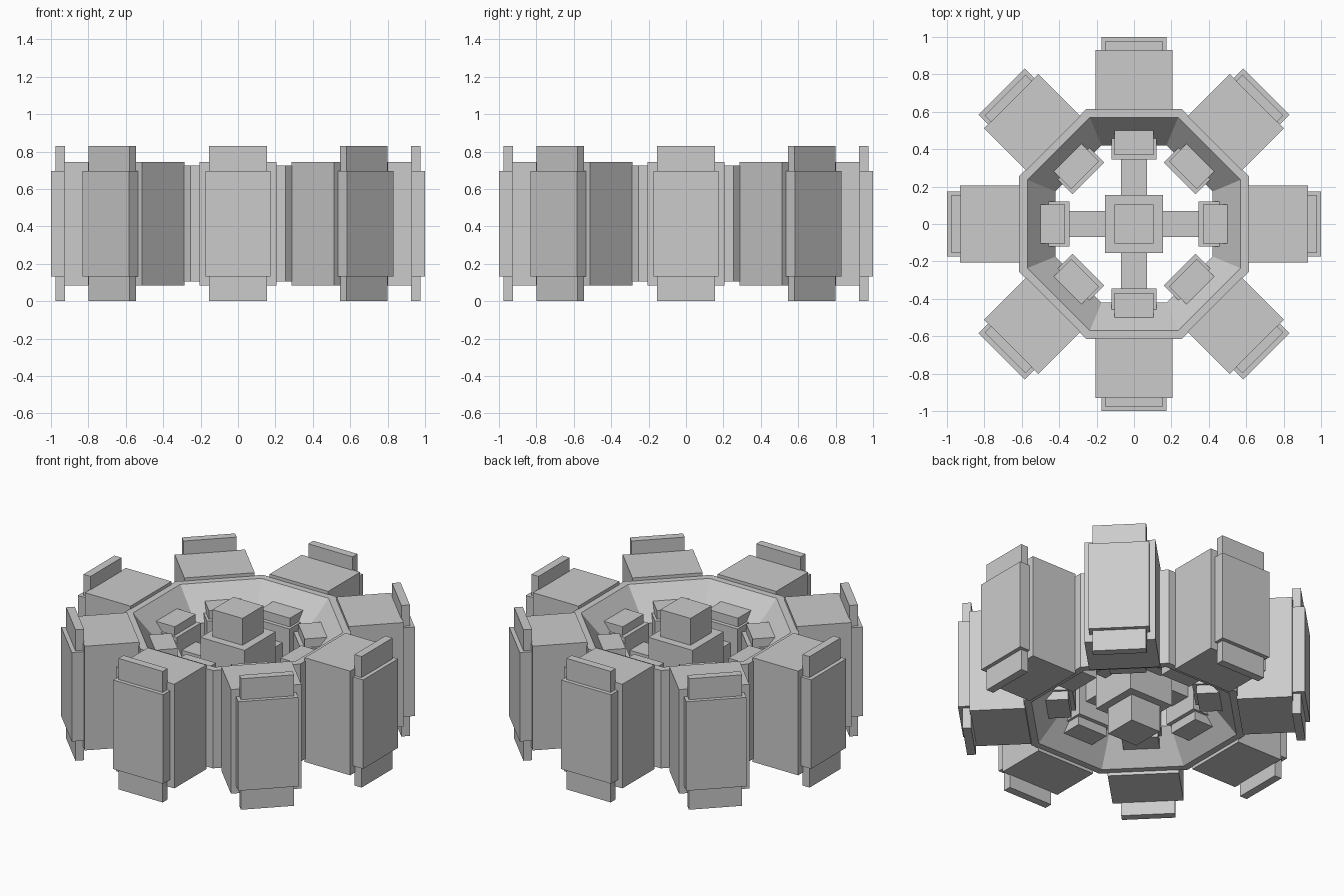
import bpy, bmesh, math
from mathutils import Matrix, Vector

if "Cube" in bpy.data.objects:
    bpy.data.objects.remove(bpy.data.objects["Cube"])

MID = 0.415  # middle height, everything mirrors about it


def finish(name, bm):
    bmesh.ops.recalc_face_normals(bm, faces=bm.faces)
    mesh = bpy.data.meshes.new(name)
    bm.to_mesh(mesh)
    bm.free()
    obj = bpy.data.objects.new(name, mesh)
    bpy.context.collection.objects.link(obj)
    return obj


def radial_box(name, r0, r1, half_w, half_h, angle):
    """Box from radius r0 to r1, turned to the given angle."""
    bm = bmesh.new()
    bmesh.ops.create_cube(bm, size=1)
    size = Matrix.Diagonal((r1 - r0, 2 * half_w, 2 * half_h, 1))
    place = Matrix.Translation(Vector(((r0 + r1) / 2, 0, MID)))
    bm.transform(Matrix.Rotation(angle, 4, 'Z') @ place @ size)
    return finish(name, bm)


# Octagonal ring: (apothem, height from the middle) cross-section, bevelled inside
profile = [(0.615, -0.31), (0.615, 0.31), (0.57, 0.31),
           (0.42, 0.125), (0.42, -0.125), (0.57, -0.31)]
bm = bmesh.new()
loops = []
for i in range(8):
    a = math.radians(22.5 + 45 * i)
    k = 1 / math.cos(math.radians(22.5))
    loops.append([bm.verts.new((r * k * math.cos(a), r * k * math.sin(a), MID + z))
                  for r, z in profile])
for i in range(8):
    p, q = loops[i], loops[(i + 1) % 8]
    for j in range(6):
        n = (j + 1) % 6
        bm.faces.new((p[j], q[j], q[n], p[n]))
finish("octagon_ring", bm)

# Eight sides: outer block with two plates, inner pod with its plate
for i in range(8):
    a = math.radians(45 * i)
    radial_box(f"outer_block_{i}", 0.61, 0.93, 0.205, 0.33, a)
    radial_box(f"tall_plate_{i}", 0.925, 0.975, 0.155, 0.415, a)
    radial_box(f"wide_plate_{i}", 0.925, 1.0, 0.175, 0.282, a)
    radial_box(f"inner_pod_{i}", 0.37, 0.55, 0.105, 0.225, a)
    radial_box(f"inner_plate_{i}", 0.345, 0.50, 0.12, 0.17, a)

# Central hub and core
radial_box("hub", -0.155, 0.155, 0.155, 0.235, 0)
radial_box("hub_core", -0.105, 0.105, 0.105, 0.405, 0)

# Four spokes from the hub to the inner pods
for i in range(4):
    radial_box(f"spoke_{i}", 0.15, 0.36, 0.07, 0.07, math.radians(90 * i))
